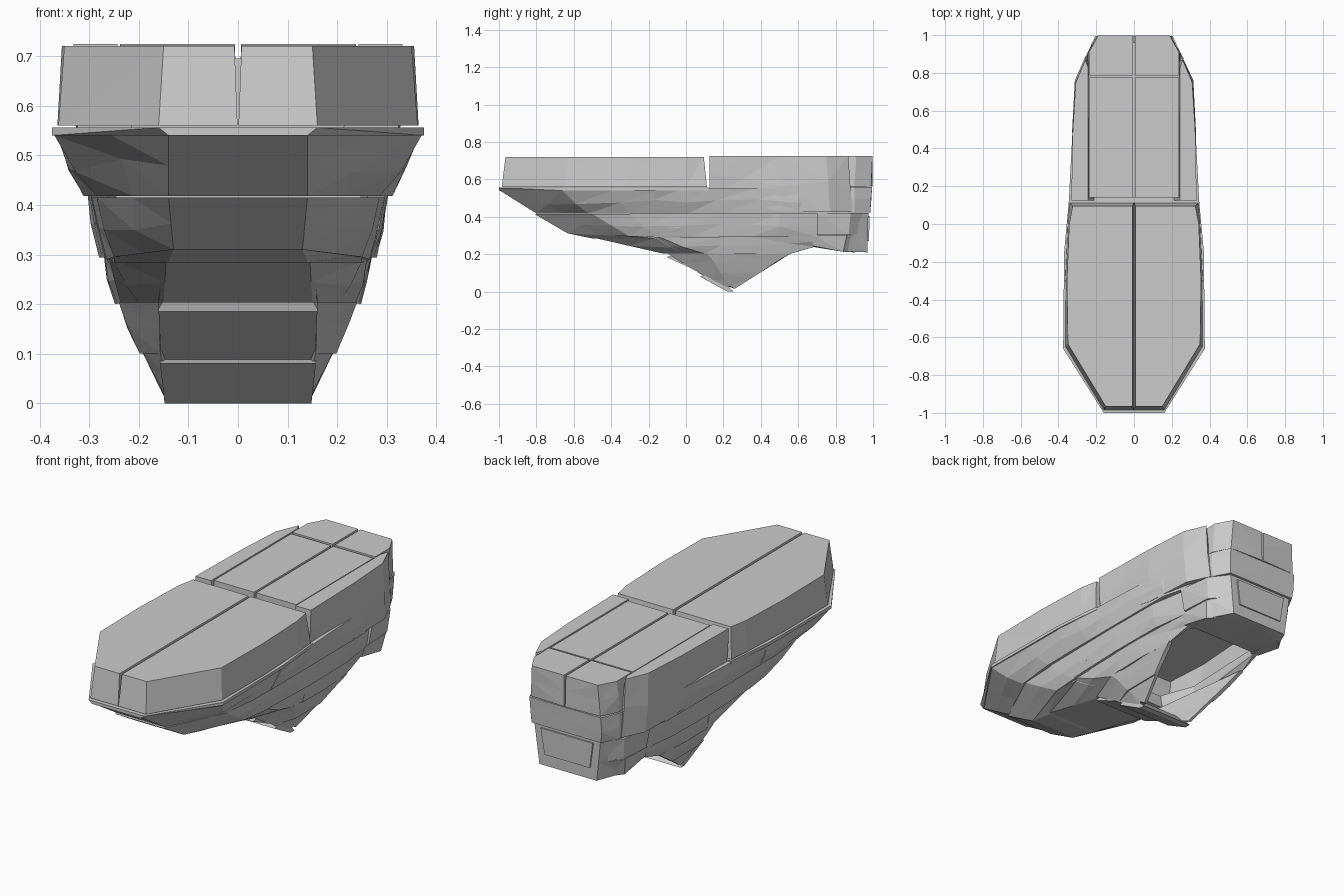
import bpy, bmesh, random, math

random.seed(4)


def split_long(lower, upper, step=0.3):
    """Add points along long edges of both rings so chipped sides get even facets."""
    lo, up = [], []
    for k in range(len(lower)):
        j = (k + 1) % len(lower)
        n = max(1, math.ceil(math.dist(lower[k], lower[j]) / step))
        for i in range(n):
            t = i / n
            lo.append([a + (b - a) * t for a, b in zip(lower[k], lower[j])])
            up.append([a + (b - a) * t for a, b in zip(upper[k], upper[j])])
    return lo, up


def solid(name, lower, upper, whole=False, chip=0.006, levels=2):
    """Loft between two half rings; whole=True joins both halves across x=0,
    otherwise the piece is built once per side. Mid rings are chipped."""
    if whole:
        lower = lower + [(-x, y, z) for x, y, z in reversed(lower)]
        upper = upper + [(-x, y, z) for x, y, z in reversed(upper)]
    if levels > 1:
        lower, upper = split_long(lower, upper)
    n = len(lower)
    for side in ((1,) if whole else (1, -1)):
        bm = bmesh.new()
        rings = []
        for i in range(levels + 1):
            t = i / levels
            ring = []
            for a, b in zip(lower, upper):
                p = [u + (v - u) * t for u, v in zip(a, b)]
                if 0 < i < levels and abs(p[0]) > 0.2:
                    p[0] += math.copysign(random.uniform(-0.2, 1) * chip, p[0])
                    p[2] += random.uniform(-2, 2) * chip
                ring.append(bm.verts.new((p[0] * side, p[1], p[2])))
            rings.append(ring)
        for r0, r1 in zip(rings, rings[1:]):
            for k in range(n):
                j = (k + 1) % n
                bm.faces.new((r0[k], r0[j], r1[j], r1[k]))
        bm.faces.new(rings[0])
        bm.faces.new(rings[-1])
        bmesh.ops.triangulate(bm, faces=bm.faces[:])
        bmesh.ops.recalc_face_normals(bm, faces=bm.faces[:])
        tag = "" if whole else ("_right" if side > 0 else "_left")
        me = bpy.data.meshes.new(name + tag)
        bm.to_mesh(me)
        bm.free()
        ob = bpy.data.objects.new(name + tag, me)
        bpy.context.collection.objects.link(ob)


def at(z, *pts):
    return [(x, y, z) for x, y in pts]


# Front deck halves with a narrow centre groove
solid("front_deck",
      at(0.56, (0.001, -0.985), (0.16, -0.985), (0.362, -0.65), (0.364, -0.3), (0.35, 0.0), (0.34, 0.112), (0.001, 0.112)),
      at(0.72, (0.007, -0.965), (0.15, -0.965), (0.35, -0.635), (0.355, -0.3), (0.343, 0.0), (0.325, 0.095), (0.007, 0.095)),
      levels=1)
# Thin rim under the front deck
solid("rim",
      at(0.54, (0.14, -1), (0.375, -0.66), (0.37, -0.15), (0.345, 0.12)),
      at(0.556, (0.16, -1), (0.375, -0.66), (0.37, -0.15), (0.345, 0.12)), True, levels=1)

# Upper hull course
solid("upper_course_front",
      at(0.418, (0.14, -0.8), (0.285, -0.52), (0.31, -0.3), (0.31, -0.16)),
      at(0.54, (0.14, -0.995), (0.37, -0.66), (0.365, -0.4), (0.362, -0.15)), True, 0.008)
solid("upper_course_rear",
      at(0.418, (0.312, -0.18), (0.312, 0.2), (0.31, 0.6), (0.24, 0.87)),
      at(0.55, (0.37, -0.16), (0.345, 0.12), (0.32, 0.6), (0.235, 0.87)), True)
# Middle hull course: solid front, side walls around the rear hollow
solid("middle_course_front",
      [(0.13, -0.63, 0.31), (0.25, -0.3, 0.295), (0.265, -0.15, 0.29), (0.265, -0.03, 0.29)],
      at(0.415, (0.14, -0.81), (0.285, -0.5), (0.295, -0.3), (0.297, -0.03)), True, 0.008)
solid("middle_course_underside",
      at(0.284, (0.14, -0.5), (0.25, -0.17), (0.262, -0.03)),
      [(0.13, -0.63, 0.311), (0.248, -0.3, 0.3), (0.264, -0.03, 0.3)], True, levels=1)
solid("middle_course_wall",
      at(0.294, (0.268, -0.15), (0.28, 0.2), (0.276, 0.5), (0.25, 0.7), (0.23, 0.7), (0.255, 0.2), (0.24, -0.1)),
      at(0.42, (0.297, -0.3), (0.303, 0.2), (0.3, 0.5), (0.265, 0.71), (0.245, 0.71), (0.28, 0.2), (0.26, -0.1)))

# Lower hull course: solid nose, hollow behind it
solid("lower_course_nose",
      at(0.203, (0.15, -0.12), (0.2, 0.0), (0.2, 0.03)),
      at(0.287, (0.145, -0.49), (0.25, -0.16), (0.255, 0.0)), True)
solid("lower_course_front_wall",
      at(0.203, (0.16, -0.11), (0.237, 0.1), (0.245, 0.19), (0.225, 0.19), (0.14, -0.02)),
      at(0.292, (0.152, -0.47), (0.26, -0.14), (0.268, 0.19), (0.247, 0.19), (0.14, -0.1)))
solid("lower_course_rear_wall",
      [(0.245, 0.18, 0.2), (0.248, 0.35, 0.2), (0.235, 0.55, 0.2), (0.225, 0.69, 0.24), (0.205, 0.69, 0.24), (0.225, 0.18, 0.2)],
      at(0.295, (0.268, 0.18), (0.27, 0.35), (0.262, 0.55), (0.25, 0.7), (0.225, 0.7), (0.245, 0.18)))

# Keel: stepped front slabs and two side walls, open at the back
solid("keel_tip_slab",
      [(0.148, 0.222, 0), (0.148, 0.255, 0.0)],
      [(0.157, 0.075, 0.08), (0.157, 0.15, 0.098)], True, levels=1)
solid("keel_upper_slab",
      [(0.155, 0.115, 0.085), (0.155, 0.15, 0.085)],
      [(0.16, -0.105, 0.185), (0.16, -0.02, 0.204)], True, levels=1)
solid("keel_wall_lower",
      [(0.14, 0.21, 0.01), (0.155, 0.235, 0.03), (0.15, 0.26, 0.015), (0.135, 0.26, 0.015), (0.125, 0.22, 0.03)],
      [(0.157, 0.06, 0.105), (0.196, 0.18, 0.11), (0.196, 0.41, 0.11), (0.18, 0.41, 0.11), (0.14, 0.11, 0.105)])
solid("keel_wall_upper",
      [(0.157, 0.07, 0.1), (0.198, 0.185, 0.1), (0.198, 0.395, 0.1), (0.178, 0.395, 0.1), (0.14, 0.12, 0.1)],
      at(0.204, (0.16, -0.1), (0.24, 0.11), (0.24, 0.56), (0.22, 0.56), (0.15, 0.0)))

# Rear deck: sunk core, centre strips, side slabs
solid("rear_core",
      at(0.5, (0.31, 0.14), (0.29, 0.72), (0.235, 0.85), (0.18, 0.96)),
      at(0.695, (0.31, 0.14), (0.285, 0.72), (0.235, 0.85), (0.18, 0.96)), True, levels=1)
solid("rear_deck_strip",
      at(0.6, (0.006, 0.14), (0.237, 0.14), (0.237, 0.775), (0.006, 0.775)),
      at(0.722, (0.006, 0.14), (0.237, 0.14), (0.237, 0.775), (0.006, 0.775)), levels=1)
solid("rear_side_slab",
      [(0.318, 0.125, 0.5), (0.316, 0.5, 0.43), (0.305, 0.77, 0.425), (0.25, 0.89, 0.425), (0.2, 0.89, 0.43), (0.2, 0.125, 0.5)],
      at(0.724, (0.332, 0.125), (0.324, 0.5), (0.308, 0.75), (0.258, 0.868), (0.243, 0.83), (0.243, 0.125)),
      chip=0.008)

# Tail blocks
solid("tail_top_block",
      at(0.562, (0.003, 0.787), (0.245, 0.787), (0.245, 0.9), (0.2, 0.99), (0.003, 0.998)),
      at(0.724, (0.006, 0.787), (0.238, 0.787), (0.238, 0.91), (0.19, 0.997), (0.006, 0.997)))
solid("tail_middle_block",
      at(0.422, (0.25, 0.78), (0.245, 0.9), (0.2, 0.985)),
      at(0.558, (0.25, 0.78), (0.248, 0.9), (0.205, 0.995)), True)
solid("tail_lower_block",
      [(0.215, 0.69, 0.24), (0.22, 0.85, 0.215), (0.165, 0.97, 0.21)],
      at(0.42, (0.262, 0.7), (0.25, 0.88), (0.19, 0.975)), True)
solid("tail_lower_cheek",
      [(0.19, 0.675, 0.24), (0.238, 0.675, 0.245), (0.235, 0.84, 0.213), (0.18, 0.9, 0.21)],
      at(0.302, (0.19, 0.68), (0.257, 0.68), (0.25, 0.86), (0.18, 0.95)), levels=1)
solid("tail_upper_cheek",
      at(0.306, (0.19, 0.7), (0.262, 0.7), (0.25, 0.87), (0.18, 0.95)),
      at(0.42, (0.19, 0.7), (0.285, 0.7), (0.262, 0.88), (0.19, 0.97)), levels=1)
solid("tail_back_plate",
      at(0.27, (0.13, 0.95), (0.13, 0.978)),
      at(0.405, (0.15, 0.95), (0.15, 0.982)), True, levels=1)
